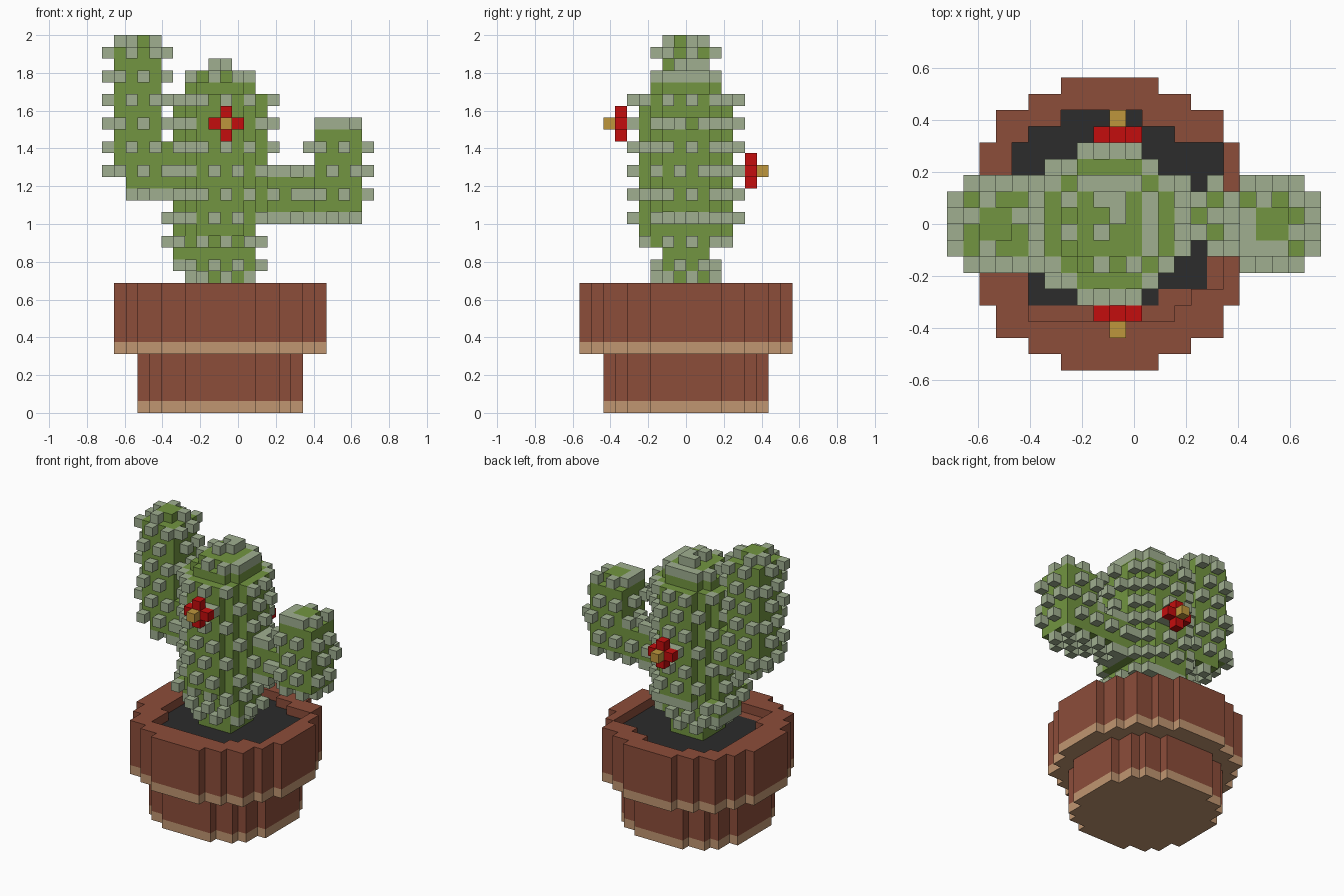
import bpy
import bmesh
from mathutils import Vector

if "Cube" in bpy.data.objects:
    bpy.data.objects.remove(bpy.data.objects["Cube"], do_unlink=True)

V = 0.0625                              # edge of one block
ORIGIN = Vector((-11.5 * V, 0, 0))      # block coordinates (i, j, k) start here


def material(name, rgb):
    m = bpy.data.materials.new(name)
    m.use_nodes = True
    m.diffuse_color = (*rgb, 1)
    m.node_tree.nodes["Principled BSDF"].inputs["Base Color"].default_value = (*rgb, 1)
    return m


GREEN = material("cactus green", (0.17, 0.30, 0.052))
PALE = material("pale spine", (0.35, 0.43, 0.28))
CLAY = material("terracotta", (0.262, 0.074, 0.042))
TAN = material("tan trim", (0.53, 0.305, 0.165))
SOIL = material("dark soil", (0.025, 0.025, 0.025))
RED = material("petal red", (0.55, 0.004, 0.004))
YELLOW = material("flower yellow", (0.515, 0.305, 0.045))


def box(i0, i1, j0, j1, k0, k1):
    return {(i, j, k) for i in range(i0, i1) for j in range(j0, j1) for k in range(k0, k1)}


def disc(half_widths, k0, k1, c=10):
    """Round stack of blocks; half_widths runs from the middle row outwards."""
    cells = set()
    for r, w in enumerate(half_widths):
        cells |= box(c - w, c + w, r, r + 1, k0, k1) | box(c - w, c + w, -r - 1, -r, k0, k1)
    return cells


# Flower pot: lower body, wide rim, sunken floor
lower = disc((7, 7, 7, 6, 6, 5, 3), 0, 5)
rim = disc((9, 9, 9, 8, 8, 7, 7, 5, 3), 5, 11)

soil = set()
for j0, j1, i0, i1 in ((6, 7, 7, 12), (5, 6, 5, 14), (-2, 5, 4, 17),
                       (-3, -2, 4, 16), (-4, -3, 5, 16), (-5, -4, 5, 13)):
    soil |= box(i0, i1, j0, j1, 9, 10)
ledge = box(5, 14, -6, -5, 9, 10) | box(13, 15, -5, -4, 9, 10) | box(16, 17, -4, -2, 9, 10)
hollow = {(i, j, k + 1) for i, j, k in soil | ledge}
rim -= hollow | soil

# Cactus trunk, widening from a narrow foot and rounding off at the top
trunk = box(8, 12, -2, 2, 10, 12) | box(7, 13, -2, 2, 12, 13) | box(6, 13, -2, 2, 13, 14)
trunk |= box(6, 13, -3, 3, 14, 15)
trunk |= {c for c in disc((4, 4, 3, 2), 15, 16) if c[0] < 13}
trunk |= disc((4, 4, 3, 2), 16, 27) | disc((3, 3, 2), 27, 28) | disc((2, 2), 28, 29)

# Arms, each with an elbow into the trunk
tall_arm = box(2, 7, -2, 2, 19, 23) | box(1, 5, -2, 2, 20, 31) | box(2, 4, -1, 1, 31, 32)
short_arm = box(14, 18, -1, 2, 17, 20) | box(18, 22, -2, 2, 17, 24) | box(19, 21, -1, 1, 24, 25)
tall_arm -= trunk
short_arm -= trunk
body = trunk | tall_arm | short_arm

# Spines: staggered blocks on every second layer
spines = {(10, 0, 29), (9, -1, 29), (10, 1, 29), (9, 1, 29)}
for i, j, k in body:
    if k % 2 == 0 or k in (11, 31):
        for d in (-1, 1):
            if (i + k // 2) % 2:
                spines.add((i, j + d, k))
            if (j + k // 2) % 2:
                spines.add((i + d, j, k))
    elif (i + j) % 2 == 0:
        spines |= {(i, j, k - 1), (i, j, k + 1)}
spines = {c for c in spines - body if 11 <= c[2] < 32}

# Flowers: a cross of petals with a centre block, front and back
petals, centres, stems = {}, {}, set()
for name, j, out, k in (("front", -6, -1, 24), ("back", 5, 1, 20)):
    petals[name] = box(9, 12, j, j + 1, k, k + 1) | box(10, 11, j, j + 1, k - 1, k + 2)
    centres[name] = {(10, j + out, k)}
    stems.add((10, j - out, k))
spines |= stems

solid = lower | rim | soil | body | spines
for name in petals:
    solid |= petals[name] | centres[name]


def build(name, cells, mat):
    """Skin a set of blocks, keeping only the faces that touch open space."""
    bm = bmesh.new()
    verts = {}

    def vert(p):
        if p not in verts:
            verts[p] = bm.verts.new(ORIGIN + Vector(p) * V)
        return verts[p]

    for cell in sorted(cells):
        for axis in range(3):
            for side in (0, 1):
                near = list(cell)
                near[axis] += 2 * side - 1
                if tuple(near) in solid:
                    continue
                u, w = (axis + 1) % 3, (axis + 2) % 3
                ring = []
                for a, b in ((0, 0), (1, 0), (1, 1), (0, 1)):
                    p = list(cell)
                    p[axis] += side
                    p[u] += a
                    p[w] += b
                    ring.append(vert(tuple(p)))
                bm.faces.new(ring if side else ring[::-1])
    bmesh.ops.dissolve_limit(bm, angle_limit=0.01, verts=bm.verts[:], edges=bm.edges[:])
    mesh = bpy.data.meshes.new(name)
    bm.to_mesh(mesh)
    bm.free()
    mesh.materials.append(mat)
    bpy.context.collection.objects.link(bpy.data.objects.new(name, mesh))


build("pot_body", {c for c in lower if c[2] > 0}, CLAY)
build("pot_base_trim", {c for c in lower if c[2] == 0}, TAN)
build("pot_rim", {c for c in rim if c[2] > 5}, CLAY)
build("pot_rim_trim", {c for c in rim if c[2] == 5}, TAN)
build("soil", soil, SOIL)
build("cactus_trunk", trunk, GREEN)
build("tall_arm", tall_arm, GREEN)
build("short_arm", short_arm, GREEN)
build("spines", spines, PALE)
for name in petals:
    build(name + "_flower_petals", petals[name], RED)
    build(name + "_flower_centre", centres[name], YELLOW)
